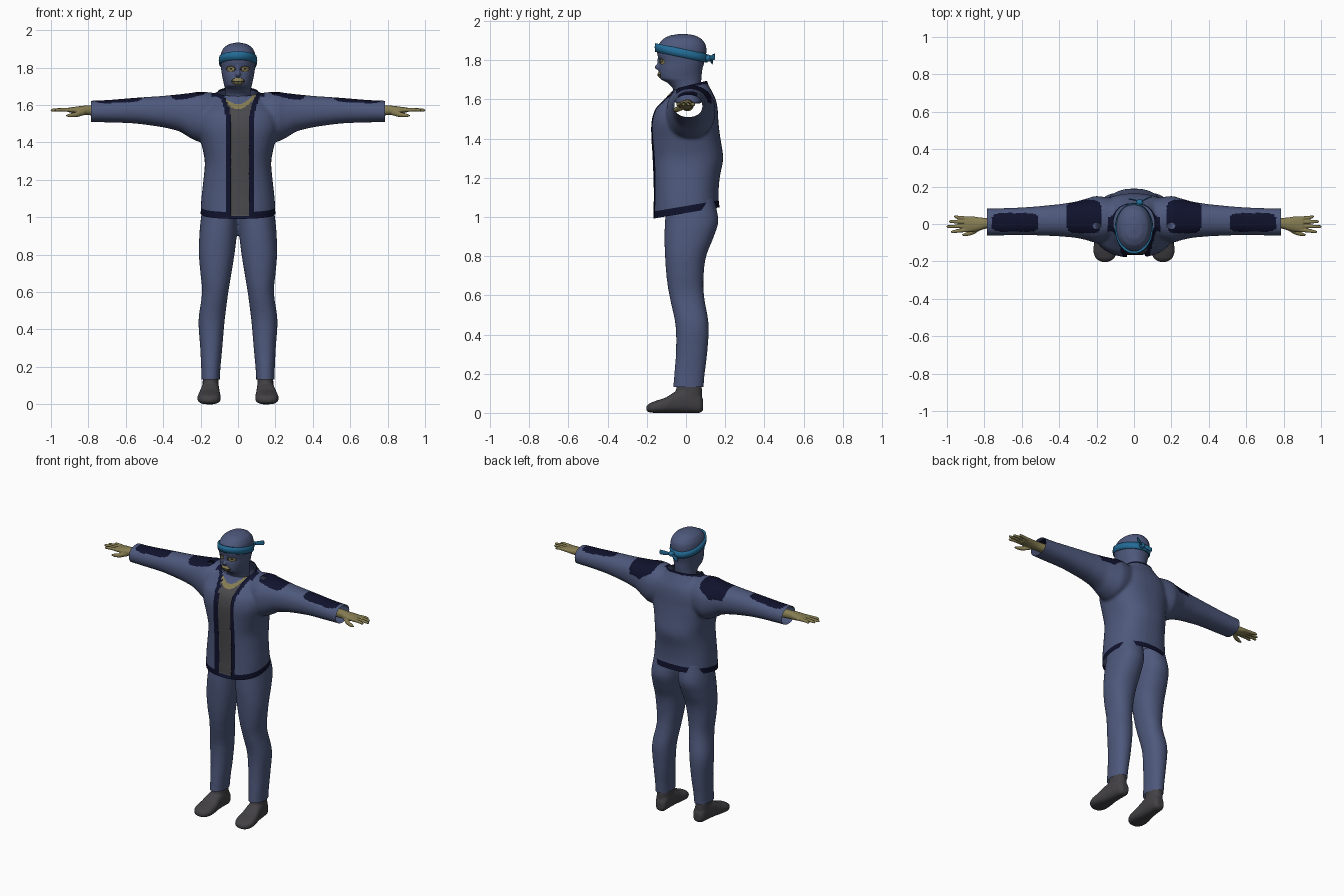
import bpy, bmesh, math
from mathutils import Vector

if "Cube" in bpy.data.objects:
    bpy.data.objects.remove(bpy.data.objects["Cube"])


def material(name, rgb):
    m = bpy.data.materials.new(name)
    m.diffuse_color = (*rgb, 1)
    m.use_nodes = True
    m.node_tree.nodes["Principled BSDF"].inputs["Base Color"].default_value = m.diffuse_color
    return m


BLUE = material("slate_blue_cloth", (.075, .098, .2))
NAVY = material("navy_trim", (.005, .006, .026))
GREY = material("grey_shirt", (.068, .068, .075))
SHOE = material("dark_grey_shoe", (.055, .052, .058))
SKIN = material("olive_skin", (.24, .205, .085))
TEAL = material("teal_band", (.017, .15, .31))
DARK = material("dark_eye", (.02, .018, .015))


def loft(bm, rings, axis, n=40, p=2.2, steps=4):
    """Closed smooth skin through rings (t, centre1, radius1, centre2, radius2)."""
    full = []
    for i in range(len(rings) - 1):
        a, b = rings[max(i - 1, 0)], rings[i]
        c, d = rings[i + 1], rings[min(i + 2, len(rings) - 1)]
        for k in range(steps):
            u = k / steps
            full.append([.5 * (2 * q + (r - o) * u + (2 * o - 5 * q + 4 * r - w) * u * u
                               + (3 * q - o - 3 * r + w) * u ** 3)
                         for o, q, r, w in zip(a, b, c, d)])
            full[-1][0] = b[0] + (c[0] - b[0]) * u
    full.append(list(rings[-1]))
    loops = []
    for t, c1, r1, c2, r2 in full:
        loop = []
        for k in range(n):
            ca, sa = math.cos(math.tau * k / n), math.sin(math.tau * k / n)
            u = c1 + max(r1, .001) * math.copysign(abs(ca) ** (2 / p), ca)
            v = c2 + max(r2, .001) * math.copysign(abs(sa) ** (2 / p), sa)
            loop.append(bm.verts.new({'x': (t, u, v), 'y': (u, t, v), 'z': (u, v, t)}[axis]))
        loops.append(loop)
    faces = [bm.faces.new(loops[0]), bm.faces.new(loops[-1])]
    for a, b in zip(loops, loops[1:]):
        faces += [bm.faces.new((a[k], a[(k + 1) % n], b[(k + 1) % n], b[k])) for k in range(n)]
    bmesh.ops.recalc_face_normals(bm, faces=faces)


def span(t, c, r, lo, hi):
    return (t, c, r, (lo + hi) / 2, (hi - lo) / 2)


def blob(bm, centre, size):
    geo = bmesh.ops.create_uvsphere(bm, u_segments=20, v_segments=12, radius=1)
    for v in geo['verts']:
        v.co = Vector([c + a * s for c, a, s in zip(centre, v.co, size)])


def finish(name, bm, mats, voxel=0, smooth=0):
    """Make an object; optionally fuse the overlapping parts into one soft surface."""
    mesh = bpy.data.meshes.new(name)
    bm.to_mesh(mesh)
    bm.free()
    ob = bpy.data.objects.new(name, mesh)
    bpy.context.collection.objects.link(ob)
    bpy.context.view_layer.objects.active = ob
    if voxel:
        m = ob.modifiers.new("fuse", 'REMESH')
        m.mode, m.voxel_size = 'VOXEL', voxel
        bpy.ops.object.modifier_apply(modifier=m.name)
        m = ob.modifiers.new("soften", 'SMOOTH')
        m.factor, m.iterations = .5, smooth
        bpy.ops.object.modifier_apply(modifier=m.name)
    for m in mats:
        ob.data.materials.append(m)
    ob.data.polygons.foreach_set("use_smooth", [True] * len(ob.data.polygons))
    return ob


def edit(ob, cuts=(), keep=(), move=None, rule=None):
    """Trim with planes, nudge vertices, then colour faces by a rule."""
    bm = bmesh.new()
    bm.from_mesh(ob.data)
    for co, no, clear in [(*c, True) for c in cuts] + [(*c, False) for c in keep]:
        bmesh.ops.bisect_plane(bm, geom=bm.verts[:] + bm.edges[:] + bm.faces[:],
                               plane_co=co, plane_no=no, clear_outer=clear)
    bm.normal_update()
    if move:
        for v, d in [(v, move(v.co, v.normal)) for v in bm.verts]:
            v.co.y += d
    if rule:
        for f in bm.faces:
            f.material_index = rule(f.calc_center_median(), f.normal)
    for f in bm.faces:
        f.smooth = True
    bm.to_mesh(ob.data)
    bm.free()


# Jacket: torso and sleeves fused
bm = bmesh.new()
loft(bm, [span(z, 0, r, a, b) for z, r, a, b in (
    (.94, .2, -.165, .175), (1.02, .2, -.168, .175), (1.1, .196, -.166, .166),
    (1.2, .185, -.168, .172), (1.3, .178, -.173, .19), (1.4, .198, -.178, .176),
    (1.48, .22, -.178, .166), (1.55, .215, -.16, .162), (1.6, .18, -.115, .152),
    (1.65, .125, -.078, .128), (1.69, .1, -.068, .108), (1.74, .1, -.068, .105))], 'z', p=2.4)
for s in (1, -1):
    loft(bm, [(s * x, yc, ry, zc, rz) for x, yc, ry, zc, rz in (
        (.08, .03, .1, 1.55, .11), (.2, .025, .125, 1.538, .134), (.25, .025, .112, 1.543, .122),
        (.31, .023, .097, 1.558, .1), (.4, .02, .086, 1.565, .084), (.55, .016, .076, 1.57, .069),
        (.7, .012, .073, 1.567, .06), (.84, .012, .073, 1.566, .056))], 'x')
jacket = finish("jacket", bm, [BLUE, NAVY, GREY, SKIN], .0085, 12)


def opening(z):
    t = min(max((z - 1.5) / .16, 0), 1)
    return .048 + .04 * t * t


def in_front(c, n):
    return c.y < -.03 and abs(n.x) < .85 and n.y < -.1


def hem(c):
    return c.z - 1.02 - .17 * c.y


def collar(c):
    return c.z - 1.668 - .25 * c.y


def jacket_move(c, n):
    inside = abs(c.x - .01) < opening(c.z) and in_front(c, n)
    return .016 if inside and hem(c) > .01 else 0


def jacket_rule(c, n):
    if hem(c) < .036 and (abs(c.x - .01) > .048 or c.y > 0 or hem(c) < .012):
        return 1
    off, w = abs(c.x - .01), opening(c.z)
    if c.y < -.02 and abs(c.x) < .16:
        if off < w:                                   # shirt, neck skin, mask hem
            arc = 1.578 + 8 * c.x * c.x
            return 2 if c.z < arc else 3 if c.z < arc + .026 else 0
        if off < w + .027:
            return 1
    if collar(c) > -.014 and abs(c.x) < .14:
        return 1
    if n.z > .2:                                      # shoulder and forearm patches
        for x, rx, y, ry in ((.268, .092, .04, .09), (.635, .125, .008, .05)):
            if abs((abs(c.x) - x) / rx) ** 5 + abs((c.y - y) / ry) ** 5 < 1:
                return 1
    return 0


edit(jacket,
     cuts=[((0, 0, 1.02), (0, .17, -1)), ((0, 0, 1.668), (0, -.25, 1)),
           ((.785, 0, 0), (1, 0, 0)), ((-.785, 0, 0), (-1, 0, 0))],
     keep=[((0, 0, 1.056), (0, .17, -1)), ((.058, 0, 0), (1, 0, 0)), ((-.038, 0, 0), (1, 0, 0)),
           ((.085, 0, 0), (1, 0, 0)), ((-.065, 0, 0), (1, 0, 0))],
     move=jacket_move, rule=jacket_rule)

# Trousers
bm = bmesh.new()
for s in (1, -1):
    loft(bm, [span(z, s * x, r, a, b) for z, x, r, a, b in (
        (.09, .147, .05, -.066, .09), (.16, .146, .05, -.063, .092), (.3, .143, .059, -.052, .108),
        (.45, .141, .07, -.054, .116), (.6, .122, .07, -.085, .092), (.7, .118, .083, -.1, .09),
        (.8, .114, .095, -.107, .103), (.9, .107, .1, -.11, .142), (.98, .1, .1, -.107, .165),
        (1.1, .09, .095, -.1, .145))], 'z')
trousers = finish("trousers", bm, [BLUE], .009, 8)
edit(trousers, cuts=[((0, 0, .132), (0, 0, -1))])

for s, side in ((1, "left"), (-1, "right")):
    # Shoes
    bm = bmesh.new()
    loft(bm, [span(y, s * x, r, a, b) for y, x, r, a, b in (
        (.088, .142, .025, .012, .07), (.07, .143, .038, 0, .1), (.02, .146, .046, 0, .13),
        (-.05, .15, .052, 0, .112), (-.1, .153, .06, 0, .08), (-.15, .155, .062, 0, .063),
        (-.185, .155, .048, .002, .05), (-.203, .155, .022, .01, .035))], 'y', p=2.6)
    loft(bm, [span(z, s * .146, r, a, b) for z, r, a, b in (
        (.04, .043, -.05, .08), (.1, .043, -.052, .082), (.17, .042, -.045, .078))], 'z')
    finish(side + "_shoe", bm, [SHOE], .006, 5)

    # Hands
    bm = bmesh.new()
    loft(bm, [(s * x, yc, ry, zc, rz) for x, yc, ry, zc, rz in (
        (.71, .008, .032, 1.57, .03), (.79, .004, .029, 1.572, .027), (.83, 0, .036, 1.572, .024),
        (.87, 0, .042, 1.573, .018), (.905, 0, .04, 1.574, .013))], 'x', n=24)
    for y0, y1, tip in ((-.032, -.042, .98), (-.011, -.014, 1.003), (.01, .013, .99), (.03, .039, .963)):
        loft(bm, [(s * .88, y0, .0105, 1.573, .011), (s * .94, (y0 + y1) / 2, .0095, 1.575, .0095),
                  (s * (tip - .008), y1, .008, 1.573, .008), (s * tip, y1, .003, 1.572, .003)],
             'x', n=14)
    loft(bm, [(s * .82, -.02, .014, 1.562, .016), (s * .86, -.043, .013, 1.55, .014),
              (s * .9, -.055, .01, 1.545, .01), (s * .92, -.058, .004, 1.543, .004)], 'x', n=14)
    finish(side + "_hand", bm, [SKIN], .0035, 3)

# Masked head with neck, nose and brow
bm = bmesh.new()
loft(bm, [span(z, 0, r, a, b) for z, r, a, b in (
    (1.58, .075, -.055, .08), (1.655, .066, -.066, .073), (1.685, .069, -.095, .076),
    (1.705, .074, -.132, .079), (1.75, .084, -.138, .083), (1.79, .09, -.136, .094),
    (1.84, .095, -.148, .104), (1.88, .09, -.14, .1), (1.91, .073, -.115, .078),
    (1.927, .045, -.08, .045), (1.934, .012, -.035, .005))], 'z')
blob(bm, (0, -.138, 1.765), (.015, .022, .016))
blob(bm, (0, -.13, 1.79), (.009, .018, .035))
blob(bm, (0, -.132, 1.727), (.03, .014, .016))
head = finish("masked_head", bm, [BLUE, SKIN, DARK], .0045, 5)


def head_rule(c, n):
    if c.y > -.06:
        return 0
    eye = math.hypot((abs(c.x) - .038) / .02, (c.z - 1.793) / .012)
    mouth = math.hypot(c.x / .03, (c.z - 1.727) / .017)
    if eye < 1.35:
        return 2 if eye > 1 or eye < .35 else 1
    if mouth < 1.2:
        return 2 if mouth > 1 or abs(c.z - 1.726) < .0025 else 1
    return 0


edit(head, rule=head_rule,
     move=lambda c, n: .006 if c.y < -.06 and
     math.hypot((abs(c.x) - .038) / .02, (c.z - 1.793) / .012) < 1.2 else 0)

# Headband: tilted strip around the head
bm = bmesh.new()
N, loops = 64, []
for k in range(N):
    a = math.tau * k / N
    loop = []
    for out, up in ((-.01, -.022), (.002, -.022), (.005, 0), (.002, .022), (-.01, .022)):
        y = -.024 + (.131 + out) * math.sin(a)
        loop.append(bm.verts.new(((.098 + out) * math.cos(a), y, 1.837 - .21 * (y + .024) + up)))
    loops.append(loop)
for k in range(N):
    a, b = loops[k], loops[(k + 1) % N]
    for j in range(5):
        bm.faces.new((a[j], b[j], b[(j + 1) % 5], a[(j + 1) % 5]))
bmesh.ops.recalc_face_normals(bm, faces=bm.faces[:])
finish("headband", bm, [TEAL])

# Knot and tails at the back
bm = bmesh.new()
blob(bm, (.03, .115, 1.81), (.02, .018, .018))
loft(bm, [(.03, .118, .005, 1.81, .008), (.06, .132, .004, 1.813, .014),
          (.095, .146, .003, 1.818, .016)], 'x', n=12)
loft(bm, [(.03, .118, .005, 1.81, .008), (.005, .128, .004, 1.802, .014),
          (-.03, .134, .003, 1.792, .015)], 'x', n=12)
finish("headband_knot", bm, [TEAL])
